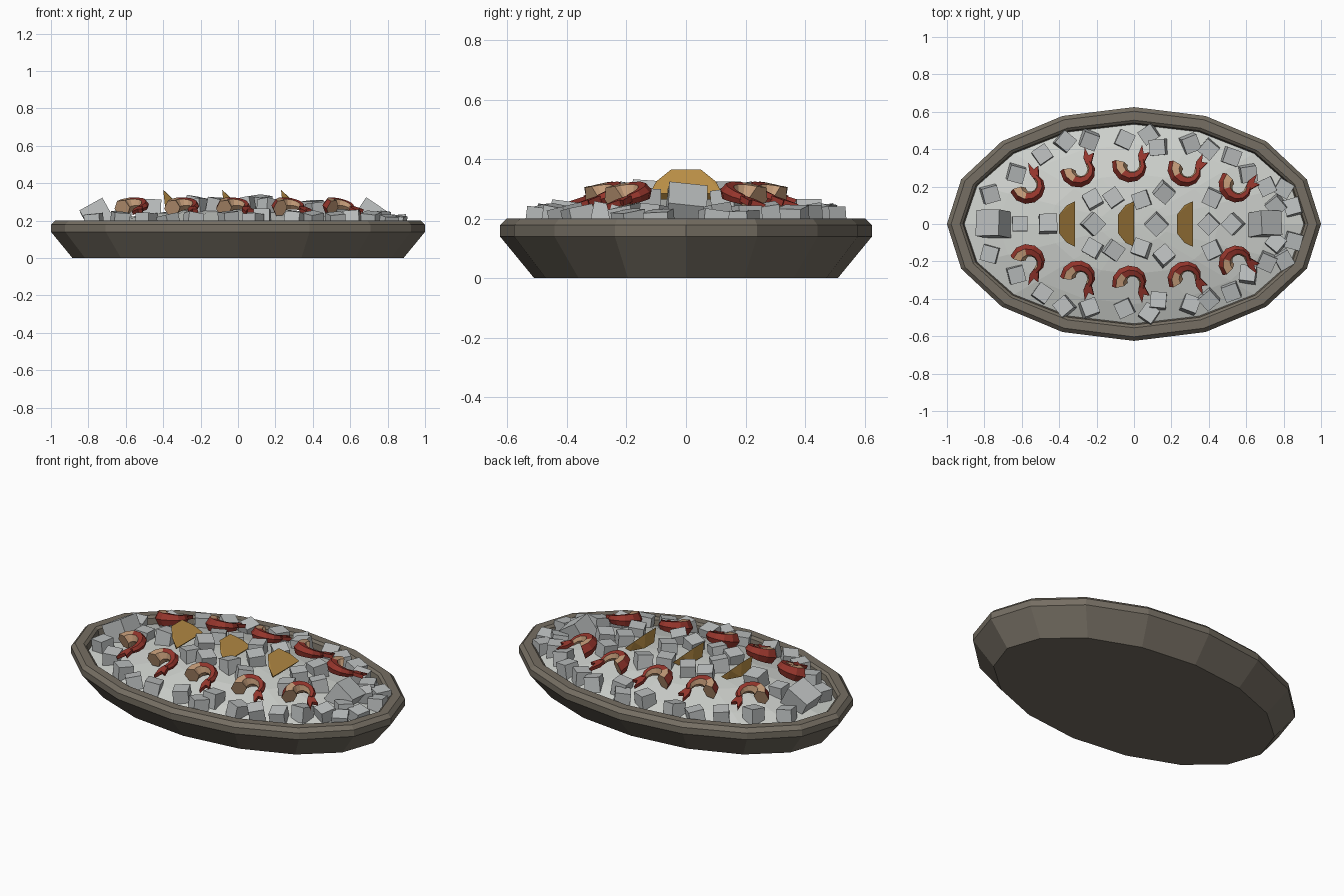
import bpy, bmesh, random
from math import cos, sin, pi, radians, hypot
from mathutils import Matrix, Vector

random.seed(4)
cube = bpy.data.objects.get("Cube")
if cube:
    bpy.data.objects.remove(cube)


def material(name, *rgb):
    m = bpy.data.materials.new(name)
    m.use_nodes = True
    m.diffuse_color = (*rgb, 1)
    m.node_tree.nodes["Principled BSDF"].inputs["Base Color"].default_value = (*rgb, 1)
    return m


STONE = material("dark stone", 0.18, 0.158, 0.125)
SNOW = material("crushed ice", 0.62, 0.64, 0.61)
ICE = material("ice cube", 0.5, 0.52, 0.52)
RED = material("shell red", 0.3, 0.036, 0.025)
TAN = material("flesh tan", 0.55, 0.33, 0.19)
GOLD = material("citrus gold", 0.52, 0.29, 0.065)


def finish(bm, name, *mats, matrix=Matrix()):
    bmesh.ops.transform(bm, matrix=matrix, verts=bm.verts)
    bmesh.ops.recalc_face_normals(bm, faces=bm.faces)
    mesh = bpy.data.meshes.new(name)
    bm.to_mesh(mesh)
    bm.free()
    for m in mats:
        mesh.materials.append(m)
    ob = bpy.data.objects.new(name, mesh)
    bpy.context.collection.objects.link(ob)
    return ob


def bridge(bm, a, b):
    n = len(a)
    return [bm.faces.new((a[i], a[(i + 1) % n], b[(i + 1) % n], b[i])) for i in range(n)]


def oval_loft(name, mat, rings, sides=16):
    """Stack of (half length, half width, height) ovals, capped at both ends."""
    bm = bmesh.new()
    loops = [[bm.verts.new((rx * cos(2 * pi * i / sides), ry * sin(2 * pi * i / sides), z))
              for i in range(sides)] for rx, ry, z in rings]
    for a, b in zip(loops, loops[1:]):
        bridge(bm, a, b)
    bm.faces.new(loops[0])
    bm.faces.new(loops[-1])
    return finish(bm, name, mat)


# Oval tray with bevelled rim and recessed floor
LONG, WIDE = 1.0, 0.625
profile = [(-0.115, 0), (0, 0.14), (0, 0.178), (-0.022, 0.2), (-0.07, 0.2),
           (-0.085, 0.188), (-0.1, 0.12)]
oval_loft("tray", STONE, [(LONG + o, WIDE + o, z) for o, z in profile])

# Mound of crushed ice
MOUND = [(1, 0.155), (0.8, 0.195), (0.5, 0.24), (0.2, 0.265), (0.02, 0.27)]
oval_loft("ice_mound", SNOW, [(0.91 * f, 0.535 * f, z) for f, z in [(1, 0.13)] + MOUND])


def mound_height(x, y):
    r = min(1, hypot(x / 0.91, y / 0.535))
    for (f1, z1), (f0, z0) in zip(MOUND, MOUND[1:]):
        if r >= f0:
            return z0 + (z1 - z0) * (r - f0) / (f1 - f0)
    return MOUND[-1][1]


def ice_cube(x, y, turn, size=0.085, lean=0.0):
    bm = bmesh.new()
    bmesh.ops.create_cube(bm, size=size)
    wobble = [Matrix.Rotation(random.uniform(-0.2, 0.2), 4, a) for a in "XY"]
    place = (Matrix.Translation((x, y, mound_height(x, y) + size * 0.22))
             @ Matrix.Rotation(radians(lean), 4, "Y")
             @ Matrix.Rotation(radians(turn), 4, "Z") @ wobble[0] @ wobble[1])
    finish(bm, "ice_cube", ICE, matrix=place)


# Ice cubes down the middle: position, turn, size, lean
for x, turn, size, lean in [(-0.75, 0, 0.14, -20), (-0.61, 0, 0.08, 10), (-0.46, 0, 0.095, 5),
                            (-0.22, 45, 0.09, 0), (0.12, 45, 0.09, 0), (0.4, 45, 0.085, 0),
                            (0.53, 45, 0.085, 0), (0.7, 0, 0.13, 24)]:
    ice_cube(x, 0, turn, size, lean)

# Ice cubes repeated on both long sides: position and turn
SIDE_CUBES = [(-0.77, 0.16, 15), (-0.63, 0.27, 75), (-0.49, 0.37, 35), (-0.37, 0.44, 50),
              (-0.24, 0.45, 70), (-0.05, 0.45, 65), (0.08, 0.48, 35), (0.13, 0.41, 5),
              (0.3, 0.43, 20), (0.4, 0.4, 50), (0.52, 0.36, 70), (0.61, 0.27, 8),
              (0.71, 0.2, 25), (0.8, 0.19, 60), (0.85, 0.09, 15), (0.76, 0.1, 40),
              (-0.22, 0.13, 30), (-0.11, 0.14, 35), (0.04, 0.13, 20), (0.16, 0.17, 50),
              (0.42, 0.14, 65)]
for side in (1, -1):
    for x, y, turn in SIDE_CUBES:
        ice_cube(x, y * side, turn * side)


def shrimp(x, y, side):
    """Curled tapering body, tan at the cut end and on the belly, with a forked tail."""
    bm = bmesh.new()
    loops, steps = [], 7
    for s in range(steps + 1):
        t = s / steps
        a = radians(165 + 220 * t)
        thick = 0.048 - 0.03 * t
        spine = Vector((cos(a), sin(a), 0)) * 0.062
        out = spine.normalized()
        loops.append([bm.verts.new(spine + out * thick * 0.9 * cos(pi * k / 3)
                                   + Vector((0, 0, thick * sin(pi * k / 3))))
                      for k in range(6)])
    for s in range(steps):
        for k, f in enumerate(bridge(bm, loops[s], loops[s + 1])):
            f.material_index = int(s < 2 and k != 0 and k != 5 or k in (2, 3))
    bm.faces.new(loops[0]).material_index = 1
    bm.faces.new(loops[-1])
    # forked tail fan
    fan = [(0.042, 0.02), (0.07, 0.02), (0.098, 0.072), (0.068, 0.066), (0.06, 0.115), (0.038, 0.06)]
    low, high = [[bm.verts.new((px, py, z)) for px, py in fan] for z in (-0.008, 0.012)]
    bridge(bm, low, high)
    bm.faces.new(low)
    bm.faces.new(high)
    place = (Matrix.Translation((x, y * side, 0.272)) @ Matrix.Diagonal((1, side, 1, 1))
             @ Matrix.Rotation(radians(-55 * x), 4, "Z")
             @ Matrix.Rotation(radians(-18), 4, "X"))
    finish(bm, "shrimp", RED, TAN, matrix=place)


# Two rows of shrimp
for side in (1, -1):
    for x, y in [(-0.56, 0.2), (-0.29, 0.285), (-0.015, 0.31), (0.28, 0.285), (0.55, 0.2)]:
        shrimp(x, y, side)


# Citrus wedges along the centre
def citrus_wedge(x):
    bm = bmesh.new()
    for half, dx, z in [(0.122, 0, 0.285), (0.1, -0.045, 0.325), (0.05, -0.085, 0.365),
                        (0.045, -0.075, 0.275), (0.1, -0.02, 0.265)]:
        for s in (1, -1):
            bm.verts.new((x + dx, half * s, z))
    bmesh.ops.convex_hull(bm, input=bm.verts)
    bmesh.ops.dissolve_limit(bm, angle_limit=0.05, verts=bm.verts, edges=bm.edges)
    finish(bm, "citrus_wedge", GOLD)


for x in (-0.315, 0, 0.315):
    citrus_wedge(x)
